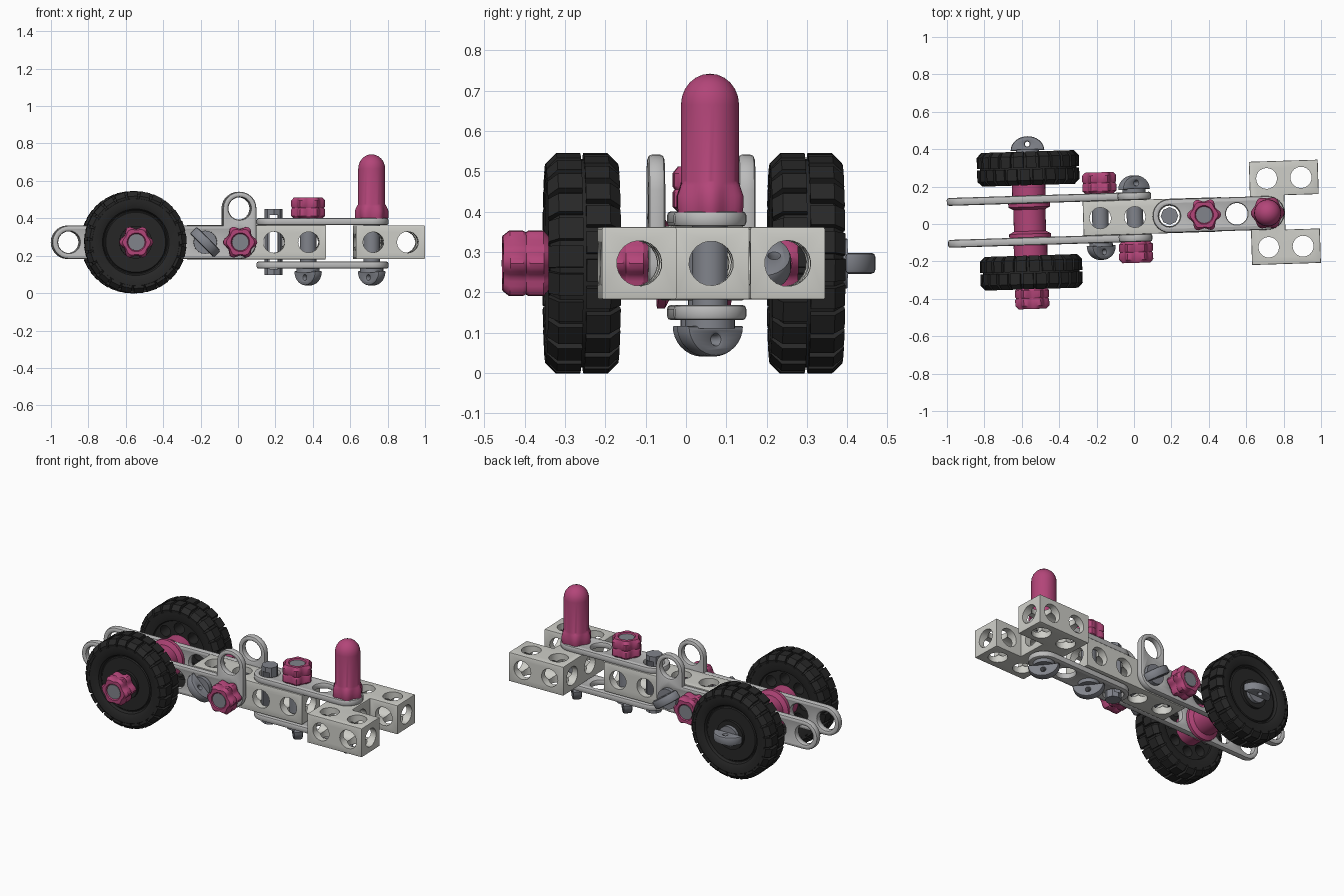
import bpy, bmesh
from math import sin, cos, pi, radians
from mathutils import Matrix

if "Cube" in bpy.data.objects:
    bpy.data.objects.remove(bpy.data.objects["Cube"])

# The whole toy sits slightly turned about z
TURN = Matrix.Translation((0, 0.037, 0)) @ Matrix.Rotation(radians(1.8), 4, 'Z')
ZC = 0.272            # height of the chassis centre line
HOLES = [-0.18, 0.005, 0.19, 0.375, 0.55, 0.715]
HOLE_R, HALF = 0.057, 0.092
BACK, FRONT, UP, DOWN = -90, 90, 0, 180


def material(name, r, g, b):
    m = bpy.data.materials.new(name)
    m.diffuse_color = (r, g, b, 1)
    m.use_nodes = True
    m.node_tree.nodes["Principled BSDF"].inputs["Base Color"].default_value = m.diffuse_color
    return m


PINK = material("pink", 0.45, 0.06, 0.19)
BLACK = material("rubber", 0.02, 0.02, 0.02)
STEEL = material("dark_grey", 0.22, 0.23, 0.26)
PLATE = material("mid_grey", 0.5, 0.5, 0.5)
BLOCK = material("light_grey", 0.62, 0.62, 0.58)


def frame(u, v, z, tilt=0, spin=0):
    return (Matrix.Translation((u, v, z)) @ Matrix.Rotation(radians(tilt), 4, 'X')
            @ Matrix.Rotation(radians(spin), 4, 'Z'))


def finish(name, bm, M, mat):
    bmesh.ops.remove_doubles(bm, verts=bm.verts, dist=1e-5)
    bmesh.ops.recalc_face_normals(bm, faces=bm.faces)
    me = bpy.data.meshes.new(name)
    bm.to_mesh(me)
    bm.free()
    me.transform(TURN @ M)
    me.materials.append(mat)
    ob = bpy.data.objects.new(name, me)
    bpy.context.collection.objects.link(ob)
    return ob


def lathe_bm(prof, n=32, lobes=6, closed=False):
    """Revolve (radius, height[, lobe depth]) points about z."""
    bm = bmesh.new()
    rings = []
    for p in prof:
        r, h, a = (*p, 0)[:3]
        ring = []
        for i in range(n):
            t = 2 * pi * i / n
            q = r + a * cos(lobes * t)
            ring.append(bm.verts.new((q * cos(t), q * sin(t), h)))
        rings.append(ring)
    pairs = list(zip(rings, rings[1:])) + ([(rings[-1], rings[0])] if closed else [])
    for a, b in pairs:
        for i in range(n):
            j = (i + 1) % n
            bm.faces.new((a[i], a[j], b[j], b[i]))
    return bm


def lathe(name, prof, M, mat, **kw):
    return finish(name, lathe_bm(prof, **kw), M, mat)


def rod(name, r, h0, h1, M, mat, n=24):
    return lathe(name, [(0, h0), (r, h0), (r, h1), (0, h1)], M, mat, n=n)


def arc(cx, cy, r, a0, a1, n=12, ry=None):
    ts = [radians(a0 + (a1 - a0) * i / n) for i in range(n + 1)]
    return [(cx + r * cos(t), cy + (ry or r) * sin(t)) for t in ts]


def plate(name, outline, holes, thick, bevel, M, mat):
    """Flat outline in local xy with round holes (x, y, r), edges rounded."""
    cu = bpy.data.curves.new(name, 'CURVE')
    cu.dimensions, cu.fill_mode = '2D', 'BOTH'
    cu.extrude, cu.bevel_depth = thick / 2 - bevel, bevel
    cu.offset, cu.bevel_resolution = -bevel, 1
    for pts in [outline] + [arc(x, y, r, 0, 345, 23) for x, y, r in holes]:
        s = cu.splines.new('POLY')
        s.points.add(len(pts) - 1)
        for p, (x, y) in zip(s.points, pts):
            p.co = (x, y, 0, 1)
        s.use_cyclic_u = True
    tmp = bpy.data.objects.new(name + "_curve", cu)
    bpy.context.collection.objects.link(tmp)
    bpy.context.view_layer.update()
    me = bpy.data.meshes.new_from_object(tmp.evaluated_get(bpy.context.evaluated_depsgraph_get()))
    bm = bmesh.new()
    bm.from_mesh(me)
    bpy.data.objects.remove(tmp)
    return finish(name, bm, M, mat)


def cut(ob, cutters):
    for c in cutters:
        c.hide_render = True
        m = ob.modifiers.new("bore", 'BOOLEAN')
        m.object, m.operation, m.solver = c, 'DIFFERENCE', 'EXACT'
    bpy.context.view_layer.update()
    me = bpy.data.meshes.new_from_object(ob.evaluated_get(bpy.context.evaluated_depsgraph_get()))
    ob.modifiers.clear()
    ob.data = me
    for c in cutters:
        bpy.data.objects.remove(c)


def bores(zs, ys, xs):
    """Through-hole cutters along z at (u, v), along y at u, along x at v."""
    R90 = Matrix.Rotation(pi / 2, 4, 'Y')
    ms = [frame(u, v, ZC) for u, v in zs] + [frame(u, 0, ZC, FRONT, 4) for u in ys]
    ms += [frame(0, v, ZC) @ R90 @ Matrix.Rotation(0.1, 4, 'Z') for v in xs]
    return [rod("bore", HOLE_R - 0.001 * (i % 3), -1.5, 1.5, m, STEEL, 20) for i, m in enumerate(ms)]


# Bolt: half-round finger grip, collar and shaft
def bolt(name, M, length, spin):
    S = M @ Matrix.Rotation(radians(spin), 4, 'Z') @ Matrix.Rotation(pi / 2, 4, 'X')
    plate(name + "_grip", arc(0, 0.014, 0.09, 0, 180, 16, 0.076), [(0, 0.048, 0.013)], 0.052, 0.01, S, STEEL)
    rod(name + "_collar", 0.062, -0.005, 0.02, M, STEEL)
    rod(name + "_shaft", 0.044, -length, 0.01, M, STEEL)


# Lobed nut with a groove round its middle
def nut(name, M):
    lathe(name, [(0, 0), (.07, 0, .006), (.081, .012, .01), (.081, .047, .01), (.077, .055, .008),
                 (.081, .063, .01), (.081, .095, .01), (.07, .112, .005), (.05, .112), (.045, .105),
                 (0, .105)], M, PINK, n=48)


# Side brackets: long strip with an upright eye
e, a = -0.908, 0.005
side = (arc(e, ZC, .09, 90, 270) + arc(a, ZC, .09, 270, 360, 6)
        + arc(a, .452, .09, 0, 180) + [(a - .09, ZC + .09)])
side_holes = [(e + i * (a - e) / 5, ZC, .058) for i in range(6)] + [(a, .452, .06)]
for nm, v in (("front", -.112), ("back", .112)):
    plate(nm + "_side_bracket", side, side_holes, .042, .012, frame(0, v, 0, 90), PLATE)

# Top and bottom strips
flat = arc(HOLES[2], 0, .09, 90, 270) + arc(HOLES[5], 0, .09, -90, 90)
for nm, z in (("top", .382), ("bottom", .15)):
    plate(nm + "_strip", flat, [(h, 0, .058) for h in HOLES[2:]], .038, .01, frame(0, 0, z), PLATE)

# Centre beam, bored along all three axes
b0, b1 = HOLES[0] - HALF, HOLES[3] + HALF
beam = plate("centre_beam", [(b0, -HALF), (b1, -HALF), (b1, HALF), (b0, HALF)], [], 2 * HALF, .005,
             frame(0, 0, ZC), BLOCK)
cut(beam, bores([(h, 0) for h in HOLES[:4]], HOLES[:4], [0]))

# Forked front block
f0, f1, f2 = HOLES[5] - HALF, HOLES[5] + HALF, HOLES[5] + 3 * HALF
w = 3 * HALF
fork = plate("fork_block", [(f0, -w), (f2, -w), (f2, -HALF), (f1, -HALF), (f1, HALF), (f2, HALF), (f2, w), (f0, w)],
             [], 2 * HALF - .004, .005, frame(0, 0, ZC), BLOCK)
c0, c1, s = HOLES[5], HOLES[5] + 2 * HALF, 2 * HALF
cut(fork, bores([(c0, 0), (c0, s), (c0, -s), (c1, s), (c1, -s)], [c0, c1], [-s, 0, s]))

# Fasteners
bolt("front_bolt", frame(HOLES[0], -.133, ZC, FRONT), .375, -45)
nut("back_nut", frame(HOLES[0], .133, ZC, BACK))
bolt("back_bolt", frame(HOLES[1], .133, ZC, BACK), .375, 35)
nut("front_nut", frame(HOLES[1], -.133, ZC, FRONT))
bolt("beam_bolt", frame(HOLES[3], 0, .131, DOWN), .375, 52)
nut("top_nut", frame(HOLES[3], 0, .40))
bolt("fork_bolt", frame(HOLES[5], 0, .131, DOWN), .32, 52)

# Driver peg with domed top
peg = [(0, .398), (.082, .398, .006), (.084, .41, .006), (.084, .44, .006), (.076, .465, .003), (.072, .475)]
peg += [(.072 * cos(t), .665 + .077 * sin(t)) for t in (i * pi / 12 for i in range(7))]
lathe("driver_peg", peg, frame(HOLES[5], 0, 0), PINK, n=48)

# Slotted pin joining the strips
pin = rod("slotted_pin", .047, .097, .45, frame(HOLES[2], 0, 0), STEEL, 8)
bm = bmesh.new()
bmesh.ops.create_cube(bm, size=1, matrix=Matrix.Diagonal((.044, .3, .29, 1)))
cut(pin, [finish("slot", bm, frame(HOLES[2], 0, .2735), STEEL)])

# Axle with spool and spacers
AX = -.558
bolt("axle_bolt", frame(AX, .36, ZC, BACK), .83, 0)
nut("axle_nut", frame(AX, -.362, ZC, FRONT))
lathe("axle_spool", [(0, -.091), (.112, -.091), (.112, -.072), (.086, -.058), (.086, .058), (.112, .072),
                     (.112, .091), (0, .091)], frame(AX, 0, ZC, FRONT), PINK)


# Wheels: tyre with staggered tread, rim with pockets on the inner face
def wheel(side_name, M):
    bm = lathe_bm([(.17, .06), (.178, .075), (.2, .086), (.232, .086), (.258, .062), (.258, -.062),
                   (.232, -.086), (.2, -.086), (.178, -.08), (.17, -.065)], n=48, closed=True)
    for row in (-1, 1):
        for i in range(24):
            R = Matrix.Rotation(2 * pi * (i + row / 4) / 24, 4, 'Z')
            corners = [(.24, .004), (.272, .004), (.272, .064), (.246, .09), (.232, .088)]
            l, r = ([bm.verts.new(R @ Matrix.Translation((x, t, row * z)).to_translation())
                     for x, z in corners] for t in (-.027, .027))
            bm.faces.new(l)
            bm.faces.new(r[::-1])
            for k in range(5):
                bm.faces.new((l[k], l[k - 1], r[k - 1], r[k]))
    finish(side_name + "_tyre", bm, M, BLACK)
    rim = lathe(side_name + "_rim", [(0, .066), (.16, .066), (.165, .06), (.18, .06), (.18, -.072), (0, -.072)],
                M, BLACK, n=48)
    spots = [Matrix.Rotation(i * pi / 4, 4, 'Z') @ Matrix.Translation((.132, 0, 0)) for i in range(8)]
    cut(rim, [rod("pocket", .034, -.2, .02, M @ p, BLACK, 16) for p in spots])
    rod(side_name + "_hub_boss", .088, .04, .082, M, BLACK)
    rod(side_name + "_spacer", .09, -.146, -.07, M, PINK)


wheel("front", frame(AX, -.278, ZC, FRONT))
wheel("back", frame(AX, .278, ZC, BACK))

# Smooth round surfaces, keep edges sharp
for ob in bpy.context.collection.objects:
    me = ob.data
    me.polygons.foreach_set("use_smooth", [True] * len(me.polygons))
    me.set_sharp_from_angle(angle=radians(30))
    me.update()
